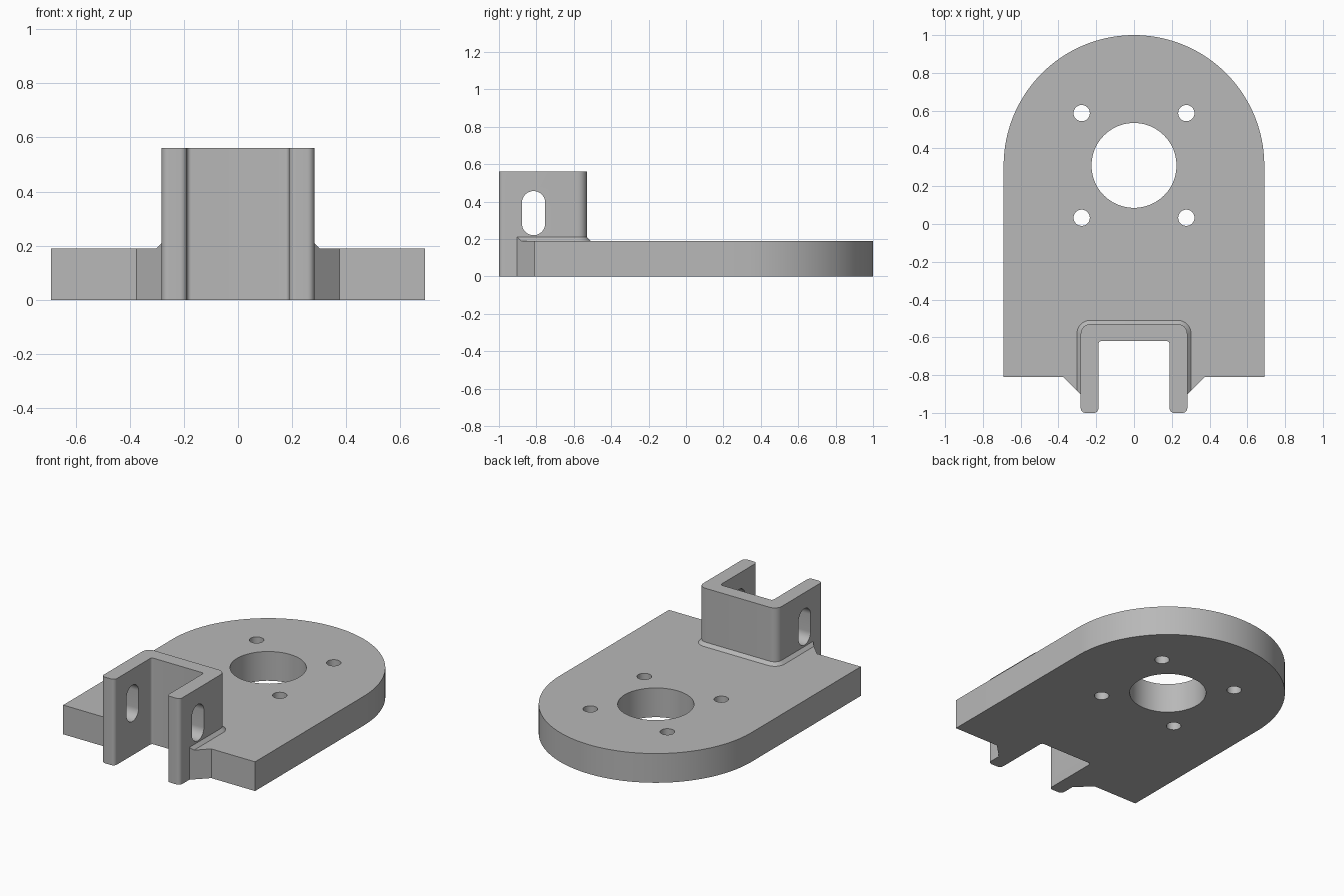
import bpy, bmesh, math
from mathutils import Vector

cube = bpy.data.objects.get("Cube")
if cube:
    bpy.data.objects.remove(cube, do_unlink=True)

# One plain grey for the whole part
grey = bpy.data.materials.new("machined_grey")
grey.use_nodes = True
grey.diffuse_color = (0.48, 0.48, 0.48, 1)
grey.node_tree.nodes["Principled BSDF"].inputs["Base Color"].default_value = grey.diffuse_color

PLATE_TOP, BRACKET_TOP = 0.19, 0.56
HOLE_Y = 0.31


def rounded(corners, segments=8, closed=True):
    """Turn (x, y, radius) corners into an outline with rounded corners."""
    points, n = [], len(corners)
    for i, (x, y, r) in enumerate(corners):
        p = Vector((x, y))
        if r == 0 or (not closed and i in (0, n - 1)):
            arc = [p]
        else:
            u = (Vector(corners[i - 1][:2]) - p).normalized()
            v = (Vector(corners[(i + 1) % n][:2]) - p).normalized()
            half = u.angle(v) / 2
            centre = p + (u + v).normalized() * (r / math.sin(half))
            start = (p + u * (r / math.tan(half)) - centre).normalized()
            end = (p + v * (r / math.tan(half)) - centre).normalized()
            arc = [centre + start.slerp(end, k / segments) * r for k in range(segments + 1)]
        points += [q for q in arc if not points or (q - points[-1]).length > 1e-5]
    if closed and (points[0] - points[-1]).length < 1e-5:
        points.pop()
    return points


def rectangle(cx, cy, w, h, r):
    """Rounded rectangle; a full radius gives a circle or a slot."""
    corners = [(cx + sx * w, cy + sy * h, r) for sx, sy in ((1, -1), (1, 1), (-1, 1), (-1, -1))]
    return rounded(corners, 12)


def add_prism(bm, outline, low, high, along_x=False):
    def place(p, t):
        return (t, p.x, p.y) if along_x else (p.x, p.y, t)
    bottom = [bm.verts.new(place(p, low)) for p in outline]
    top = [bm.verts.new(place(p, high)) for p in outline]
    bm.faces.new(bottom)
    bm.faces.new(top)
    for i in range(len(outline)):
        j = (i + 1) % len(outline)
        bm.faces.new((bottom[i], bottom[j], top[j], top[i]))


def finish(bm, name):
    bmesh.ops.recalc_face_normals(bm, faces=bm.faces)
    mesh = bpy.data.meshes.new(name)
    bm.to_mesh(mesh)
    bm.free()
    mesh.materials.append(grey)
    obj = bpy.data.objects.new(name, mesh)
    bpy.context.collection.objects.link(obj)
    return obj


def select(obj):
    bpy.ops.object.select_all(action='DESELECT')
    obj.select_set(True)
    bpy.context.view_layer.objects.active = obj


def combine(target, tool, operation):
    select(target)
    mod = target.modifiers.new(operation.lower(), 'BOOLEAN')
    mod.operation, mod.solver, mod.object = operation, 'EXACT', tool
    bpy.ops.object.modifier_apply(modifier=mod.name)
    bpy.data.objects.remove(tool, do_unlink=True)


def mirrored(half):
    return half + [(-x, y, r) for x, y, r in reversed(half)]


# Base plate: round back end, gussets and a notch ending inside the bracket walls
plate = bmesh.new()
add_prism(plate, rounded(mirrored([
    (0.24, -0.57, 0), (0.24, -0.945, 0), (0.375, -0.81, 0), (0.69, -0.81, 0), (0.69, 1, 0.69),
]), 40), 0, PLATE_TOP)
body = finish(plate, "mounting_plate")

# Upright U-shaped bracket
bracket = bmesh.new()
add_prism(bracket, rounded(mirrored([
    (0.188, -0.62, 0.015), (0.188, -1, 0.025), (0.282, -1, 0.025), (0.282, -0.53, 0.05),
])), 0, BRACKET_TOP)
combine(body, finish(bracket, "u_bracket"), 'UNION')

# Large bore, four bolt holes and the slot through both arms
cutter = bmesh.new()
add_prism(cutter, rectangle(0, HOLE_Y, 0.225, 0.225, 0.225), -0.1, 0.3)
for sx in (-1, 1):
    for sy in (-1, 1):
        add_prism(cutter, rectangle(sx * 0.277, HOLE_Y + sy * 0.277, 0.043, 0.043, 0.043), -0.1, 0.3)
add_prism(cutter, rectangle(-0.815, 0.338, 0.062, 0.118, 0.062), -0.5, 0.5, along_x=True)
combine(body, finish(cutter, "hole_cutter"), 'DIFFERENCE')

# Sloped weld collar around the foot of the bracket
collar = bmesh.new()
outer = rounded(mirrored([(0.302, -0.883, 0), (0.302, -0.51, 0.07)]), 8, closed=False)
inner = rounded(mirrored([(0.282, -0.903, 0), (0.282, -0.53, 0.05)]), 8, closed=False)
rings = [[collar.verts.new((p.x, p.y, z)) for p in path]
         for path, z in ((outer, PLATE_TOP), (inner, PLATE_TOP + 0.02), (inner, PLATE_TOP))]
for a, b in ((0, 1), (1, 2), (2, 0)):
    for i in range(len(outer) - 1):
        collar.faces.new((rings[a][i], rings[a][i + 1], rings[b][i + 1], rings[b][i]))
for end in (0, -1):
    collar.faces.new([ring[end] for ring in rings])
collar_obj = finish(collar, "bracket_collar")

for obj in (body, collar_obj):
    select(obj)
    bpy.ops.object.shade_smooth_by_angle(angle=math.radians(30))
